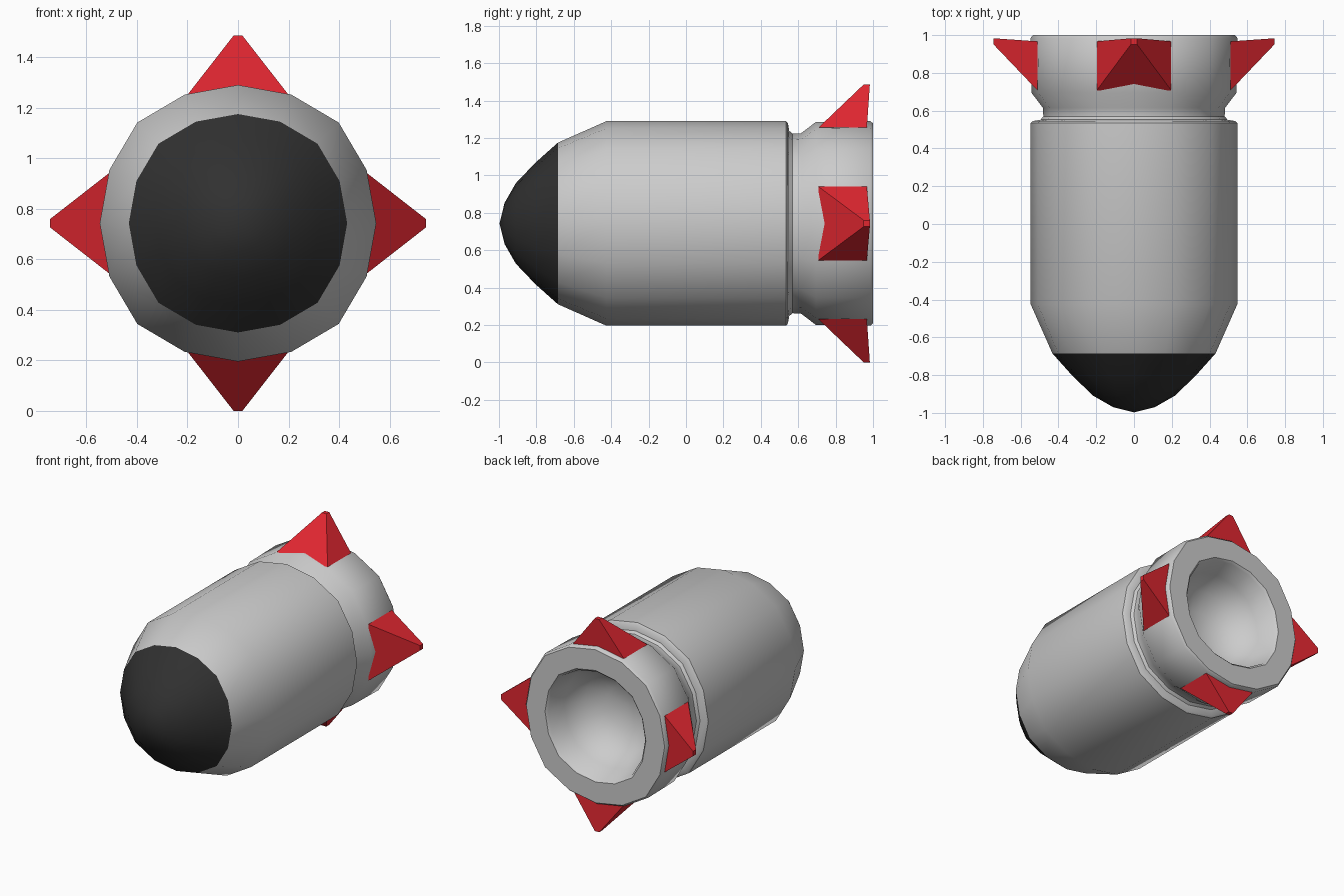
import bpy, bmesh
from math import pi, sin, cos, radians
from mathutils import Matrix

if "Cube" in bpy.data.objects:
    bpy.data.objects.remove(bpy.data.objects["Cube"])

ZC = 0.743    # height of the long axis
SIDES = 16


def material(name, rgb):
    m = bpy.data.materials.new(name)
    m.diffuse_color = (*rgb, 1)
    m.use_nodes = True
    m.node_tree.nodes["Principled BSDF"].inputs["Base Color"].default_value = m.diffuse_color
    return m


def finish(name, bm, mat=None, smooth=None):
    bmesh.ops.recalc_face_normals(bm, faces=bm.faces)
    me = bpy.data.meshes.new(name)
    bm.to_mesh(me)
    bm.free()
    if smooth:
        for p in me.polygons:
            p.use_smooth = True
        me.set_sharp_from_angle(angle=radians(smooth))
    if mat:
        me.materials.append(mat)
    ob = bpy.data.objects.new(name, me)
    bpy.context.collection.objects.link(ob)
    return ob


def lathe(name, profile, mat=None, smooth=40):
    """Spin (y, radius) points round the long axis; radius 0 closes an end."""
    bm = bmesh.new()
    rings = []
    for y, r in profile:
        if r == 0:
            rings.append([bm.verts.new((0, y, ZC))] * SIDES)
            continue
        ring = []
        for k in range(SIDES):
            a = 2 * pi * k / SIDES
            f = r * (1, 1.007, 1.03, 1.007)[k % 4]   # slightly squared circle
            ring.append(bm.verts.new((f * cos(a), y, ZC + f * sin(a))))
        rings.append(ring)
    for a, b in zip(rings, rings[1:]):
        for k in range(SIDES):
            n = (k + 1) % SIDES
            bm.faces.new(list(dict.fromkeys((a[k], a[n], b[n], b[k]))))
    return finish(name, bm, mat, smooth)


black = material("black", (0.03, 0.03, 0.03))
red = material("red", (0.75, 0.02, 0.03))

# Dark nose cap
lathe("nose_cap", [(-0.997, 0), (-0.97, 0.11), (-0.91, 0.215),
                   (-0.805, 0.325), (-0.685, 0.432)], black)

# Shell: shoulder, cylinder, groove, tail ring and hollow nozzle
lathe("body_shell", [(-0.685, 0.432), (-0.425, 0.547), (0.535, 0.547),
                     (0.545, 0.535), (0.552, 0.495), (0.57, 0.48),
                     (0.615, 0.482), (0.695, 0.543), (0.985, 0.547),
                     (1.0, 0.535), (1.0, 0.39), (0.985, 0.375),
                     (0.85, 0.345), (0.73, 0.27), (0.66, 0.15), (0.64, 0)])

# Four swept pyramid fins
for i, side in enumerate(("top", "right", "bottom", "left")):
    bm = bmesh.new()
    base = [bm.verts.new(p) for p in ((-0.197, 0.708, 0.512), (0.197, 0.708, 0.512),
                                      (0.197, 0.967, 0.512), (-0.197, 0.967, 0.512))]
    tip = [bm.verts.new(p) for p in ((-0.017, 0.95, 0.743), (0.017, 0.95, 0.743),
                                     (0.017, 0.983, 0.743), (-0.017, 0.983, 0.743))]
    bm.faces.new(base)
    bm.faces.new(tip)
    for k in range(4):
        n = (k + 1) % 4
        bm.faces.new((base[k], base[n], tip[n], tip[k]))
    bm.transform(Matrix.Translation((0, 0, ZC)) @ Matrix.Rotation(i * pi / 2, 4, 'Y'))
    finish(side + "_fin", bm, red)
